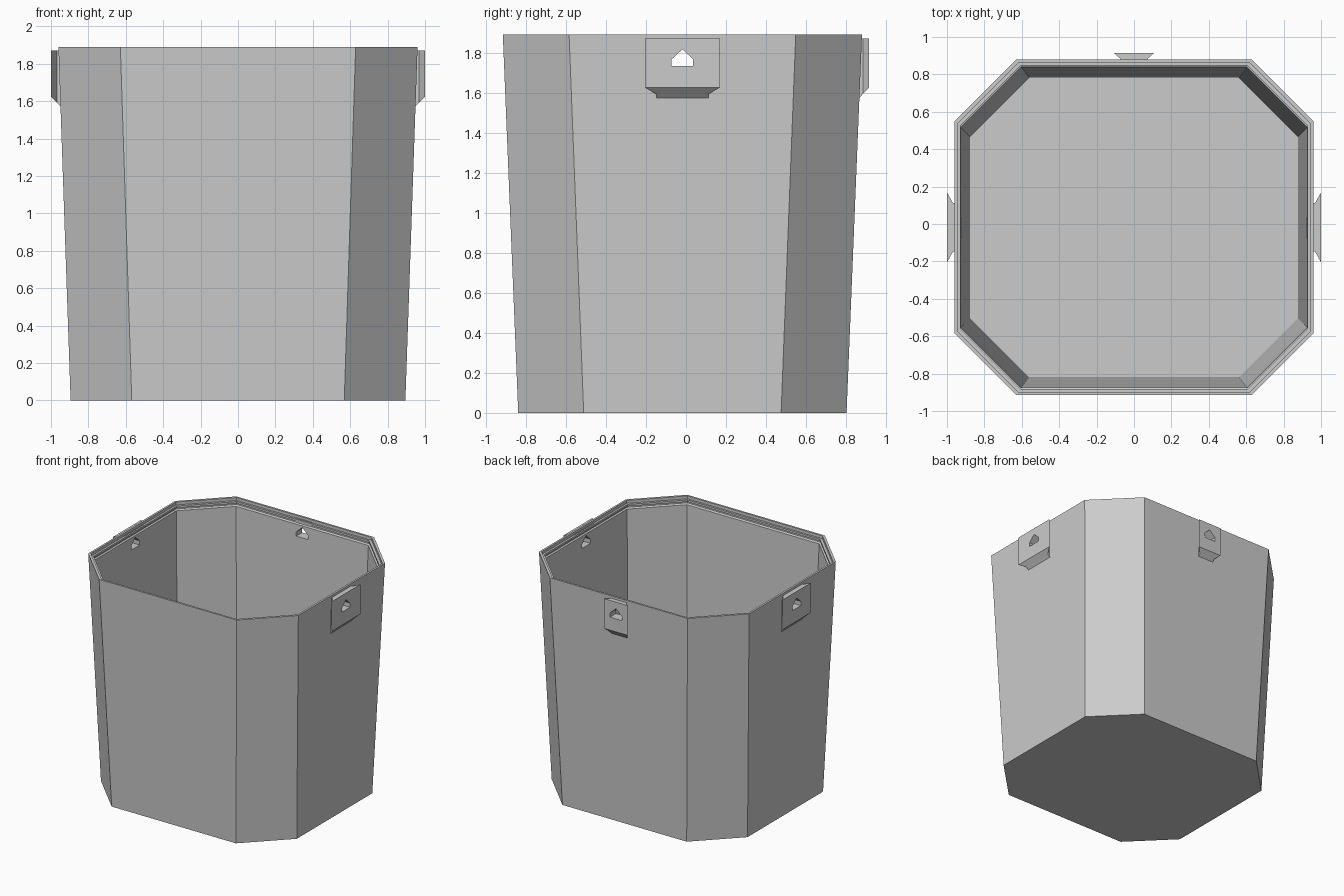
import bpy, bmesh
from mathutils import Vector

if "Cube" in bpy.data.objects:
    bpy.data.objects.remove(bpy.data.objects["Cube"])

Y0 = -0.018  # centre of the tub in y

grey = bpy.data.materials.new("light_grey")
grey.use_nodes = True
grey.diffuse_color = (0.6, 0.6, 0.6, 1)
grey.node_tree.nodes["Principled BSDF"].inputs["Base Color"].default_value = (0.6, 0.6, 0.6, 1)


def loft(name, rings):
    """Closed solid skinned through rings of equal length, capped at both ends."""
    bm = bmesh.new()
    loops = [[bm.verts.new(p) for p in ring] for ring in rings]
    n = len(loops[0])
    for a, b in zip(loops, loops[1:]):
        for i in range(n):
            j = (i + 1) % n
            bm.faces.new((a[i], a[j], b[j], b[i]))
    bm.faces.new(loops[0])
    bm.faces.new(loops[-1])
    bmesh.ops.recalc_face_normals(bm, faces=bm.faces)
    mesh = bpy.data.meshes.new(name)
    bm.to_mesh(mesh)
    bm.free()
    mesh.materials.append(grey)
    obj = bpy.data.objects.new(name, mesh)
    bpy.context.collection.objects.link(obj)
    return obj


def octagon(hx, hy, cut, z):
    """Rectangle with chamfered corners."""
    quarter = [(hx, hy - cut), (hx - cut, hy)]
    pts = quarter + [(-x, y) for x, y in reversed(quarter)]
    pts += [(-x, -y) for x, y in pts]
    return [Vector((x, y + Y0, z)) for x, y in pts]


def cut(obj, cutter):
    mod = obj.modifiers.new("hole", 'BOOLEAN')
    mod.operation = 'DIFFERENCE'
    mod.solver = 'EXACT'
    mod.object = cutter
    bpy.context.view_layer.objects.active = obj
    bpy.ops.object.modifier_apply(modifier=mod.name)


# Tub: tapered outside, stepped rim with a thin groove, tapered inside, floor
tub = loft("tub", [octagon(*r) for r in (
    (0.895, 0.82, 0.327, 0),
    (0.96, 0.897, 0.331, 1.89),
    (0.944, 0.881, 0.327, 1.89),
    (0.944, 0.881, 0.327, 1.866),
    (0.928, 0.865, 0.323, 1.866),
    (0.928, 0.865, 0.323, 1.85),
    (0.938, 0.875, 0.325, 1.85),
    (0.938, 0.875, 0.325, 1.836),
    (0.926, 0.857, 0.322, 1.83),
    (0.877, 0.80, 0.315, 0.035),
)])


def place(direction, u, d, z):
    """Point at sideways u and outward distance d for a wall direction."""
    out = Vector(direction)
    side = Vector((-out.y, out.x, 0))
    centre = Vector((0, Y0 if out.y == 0 else 0, z))
    return centre + out * d + side * u


def tab(name, direction, outer, half, neck):
    """Dovetail tab: wide outer plate, narrow neck, sloped underside, hole."""
    sections = ((outer, half, 1.625), (outer - 0.032, neck, 1.592),
                (outer - 0.06, neck, 1.562))
    body = loft(name, [[place(direction, u, d, z) for u, z in
                        ((-w, low), (w, low), (w, 1.87), (-w, 1.87))]
                       for d, w, low in sections])
    house = ((-0.054, 1.732), (0.054, 1.732), (0.054, 1.766),
             (0, 1.816), (-0.054, 1.766))
    cutter = loft("hole_cutter", [[place(direction, u, d, z) for u, z in house]
                                  for d in (outer - 0.2, outer + 0.1)])
    cutter.hide_render = True
    cut(tub, cutter)
    cut(body, cutter)
    bpy.data.objects.remove(cutter)


# Tabs on the two sides and the back
tab("left_tab", (1, 0, 0), 1.0, 0.187, 0.13)
tab("right_tab", (-1, 0, 0), 1.0, 0.187, 0.13)
tab("back_tab", (0, 1, 0), 0.915, 0.108, 0.072)
